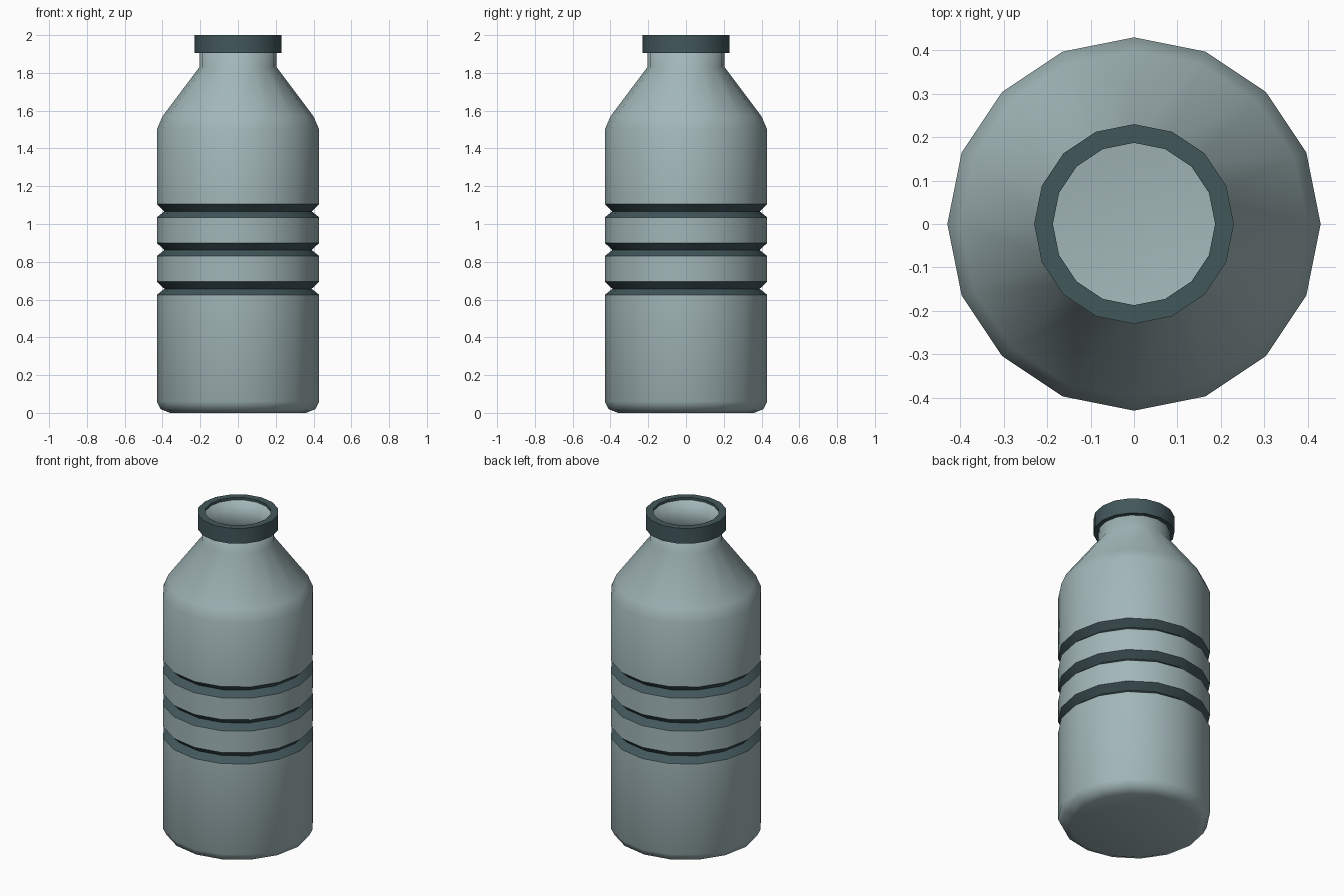
import bpy, bmesh, math

if "Cube" in bpy.data.objects:
    bpy.data.objects.remove(bpy.data.objects["Cube"])

SIDES = 16


def material(name, color):
    m = bpy.data.materials.new(name)
    m.diffuse_color = (*color, 1)
    m.use_nodes = True
    m.node_tree.nodes["Principled BSDF"].inputs["Base Color"].default_value = m.diffuse_color
    return m


LIGHT = material("pale_grey_green", (0.36, 0.47, 0.48))
DARK = material("dark_slate", (0.055, 0.095, 0.105))


def lathe(name, profile, closed=False, cap_bottom=False, dark=lambda z: False):
    """Revolve (radius, z) points, listed bottom to top on the outside."""
    bm = bmesh.new()
    rings = []
    for r, z in profile:
        angles = [2 * math.pi * i / SIDES for i in range(SIDES)]
        rings.append([bm.verts.new((r * math.cos(a), r * math.sin(a), z)) for a in angles])
    pairs = list(zip(rings, rings[1:]))
    if closed:
        pairs.append((rings[-1], rings[0]))
    for low, high in pairs:
        for i in range(SIDES):
            j = (i + 1) % SIDES
            f = bm.faces.new((low[i], low[j], high[j], high[i]))
            f.material_index = int(dark(f.calc_center_median().z))
    if cap_bottom:
        bm.faces.new(rings[0][::-1])
    mesh = bpy.data.meshes.new(name)
    bm.to_mesh(mesh)
    bm.free()
    mesh.materials.append(LIGHT)
    mesh.materials.append(DARK)
    obj = bpy.data.objects.new(name, mesh)
    bpy.context.collection.objects.link(obj)
    bpy.ops.object.select_all(action='DESELECT')
    obj.select_set(True)
    bpy.context.view_layer.objects.active = obj
    bpy.ops.object.shade_smooth_by_angle(angle=math.radians(45))
    return obj


# Bottle body: rounded base, three V grooves, sloping shoulder, neck
grooves = [0.66, 0.865, 1.07]
profile = [(0.36, 0), (0.41, 0.02), (0.43, 0.06)]
for g in grooves:
    profile += [(0.43, g - 0.035), (0.39, g - 0.003), (0.43, g + 0.035)]
profile += [(0.43, 1.5), (0.40, 1.57), (0.205, 1.83), (0.205, 1.985)]

body = lathe("bottle_body", profile, cap_bottom=True,
             dark=lambda z: any(abs(z - g) < 0.035 for g in grooves))
wall = body.modifiers.new("wall", 'SOLIDIFY')
wall.thickness = 0.018
wall.offset = -1

# Dark collar around the mouth
lathe("mouth_rim", [(0.204, 1.905), (0.23, 1.905), (0.23, 2.0),
                    (0.187, 2.0), (0.187, 1.985), (0.204, 1.985)],
      closed=True, dark=lambda z: True)
